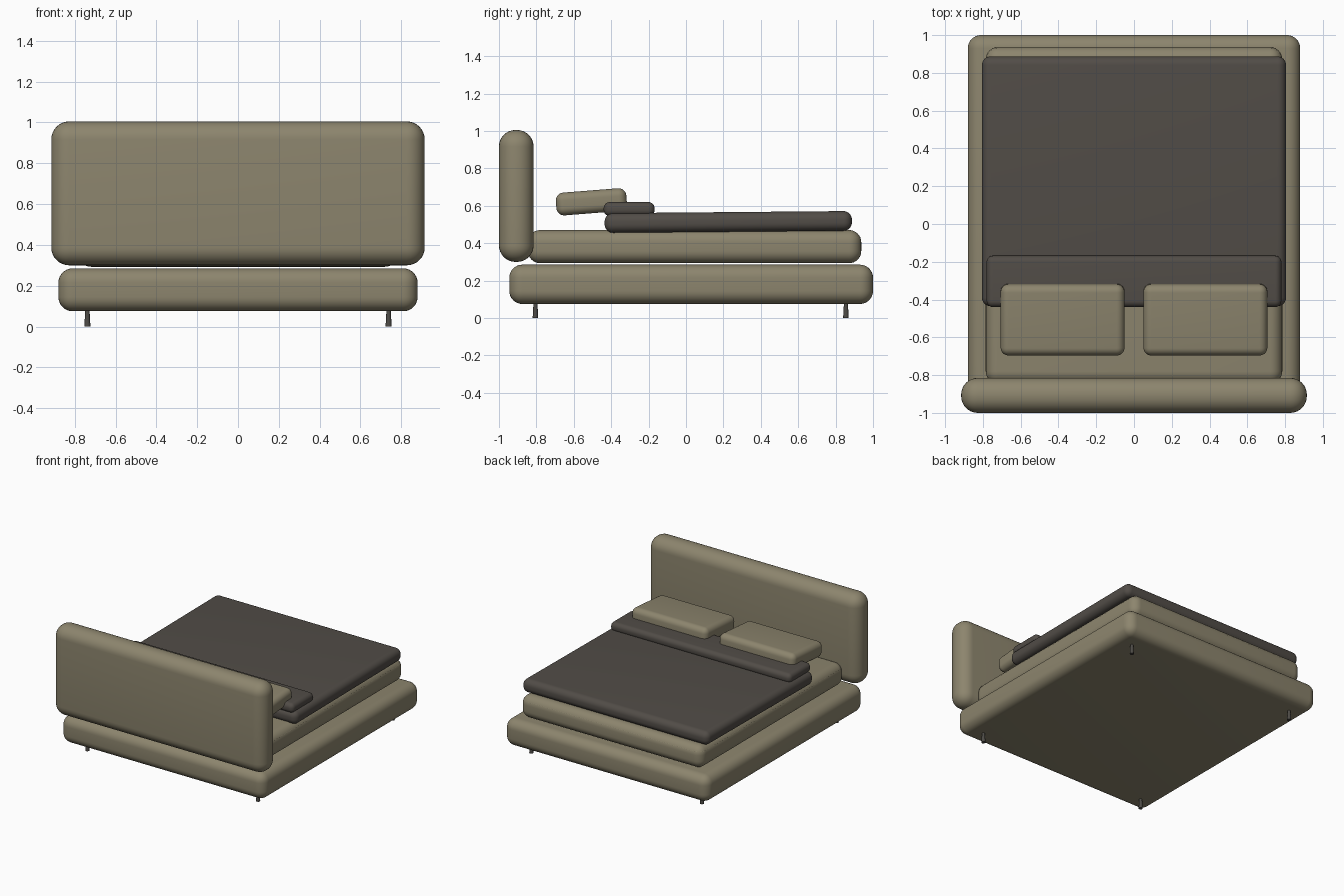
import bpy
import math
from mathutils import Vector

default = bpy.data.objects.get("Cube")
if default:
    bpy.data.objects.remove(default, do_unlink=True)


def make_material(name, rgb):
    mat = bpy.data.materials.new(name)
    mat.use_nodes = True
    mat.diffuse_color = (*rgb, 1)
    mat.node_tree.nodes["Principled BSDF"].inputs["Base Color"].default_value = (*rgb, 1)
    return mat


KHAKI = make_material("khaki fabric", (0.265, 0.235, 0.155))
CHARCOAL = make_material("charcoal blanket", (0.083, 0.073, 0.063))
METAL = make_material("dark metal", (0.075, 0.07, 0.062))


def finish(obj, name, mat):
    obj.name = name
    obj.data.name = name
    obj.data.materials.append(mat)
    bpy.ops.object.shade_smooth_by_angle(angle=math.radians(40))
    return obj


def cushion(name, low, high, radius, mat, tilt=0):
    """Rounded box between two corners, tilted about x by some degrees."""
    low, high = Vector(low), Vector(high)
    bpy.ops.mesh.primitive_cube_add(size=1, location=(low + high) / 2)
    obj = bpy.context.object
    obj.scale = high - low
    bpy.ops.object.transform_apply(location=False, rotation=False, scale=True)
    bevel = obj.modifiers.new("rounding", "BEVEL")
    bevel.width = radius
    bevel.segments = 8
    bevel.limit_method = "NONE"
    bpy.ops.object.modifier_apply(modifier=bevel.name)
    obj.rotation_euler.x = math.radians(tilt)
    return finish(obj, name, mat)


# Upholstered frame
cushion("bed_base", (-0.88, -0.945, 0.075), (0.88, 1.0, 0.285), 0.07, KHAKI)
cushion("headboard", (-0.915, -1.0, 0.30), (0.915, -0.815, 1.005), 0.088, KHAKI)

# Mattress with a thin piped seam around its upper edge
cushion("mattress", (-0.785, -0.845, 0.293), (0.785, 0.937, 0.47), 0.065, KHAKI)
bpy.ops.mesh.primitive_plane_add(size=1, location=(0, 0.046, 0.43))
seam = bpy.context.object
seam.scale = (1.56, 1.772, 1)
bpy.ops.object.transform_apply(location=False, rotation=False, scale=True)
corner = seam.modifiers.new("corners", "BEVEL")
corner.affect = "VERTICES"
corner.width = 0.06
corner.segments = 8
thick = seam.modifiers.new("thickness", "SOLIDIFY")
thick.thickness = 0.004
thick.offset = 0
finish(seam, "mattress_seam", KHAKI)

# Blanket and its folded-back end
cushion("blanket", (-0.805, -0.435, 0.461), (0.805, 0.887, 0.566), 0.045, CHARCOAL, 0.5)
cushion("blanket_fold", (-0.78, -0.44, 0.545), (0.78, -0.168, 0.62), 0.033, CHARCOAL)

# Pillows
for side, x in (("left", 0.378), ("right", -0.378)):
    cushion(side + "_pillow", (x - 0.328, -0.695, 0.56), (x + 0.328, -0.317, 0.682),
            0.042, KHAKI, 4.5)

# Legs, slightly wider at the foot
for end, y in (("front", -0.805), ("back", 0.855)):
    for side, x in (("left", 0.738), ("right", -0.738)):
        bpy.ops.mesh.primitive_cone_add(vertices=20, radius1=0.015, radius2=0.01,
                                        depth=0.09, location=(x, y, 0.045))
        finish(bpy.context.object, f"{end}_{side}_leg", METAL)
